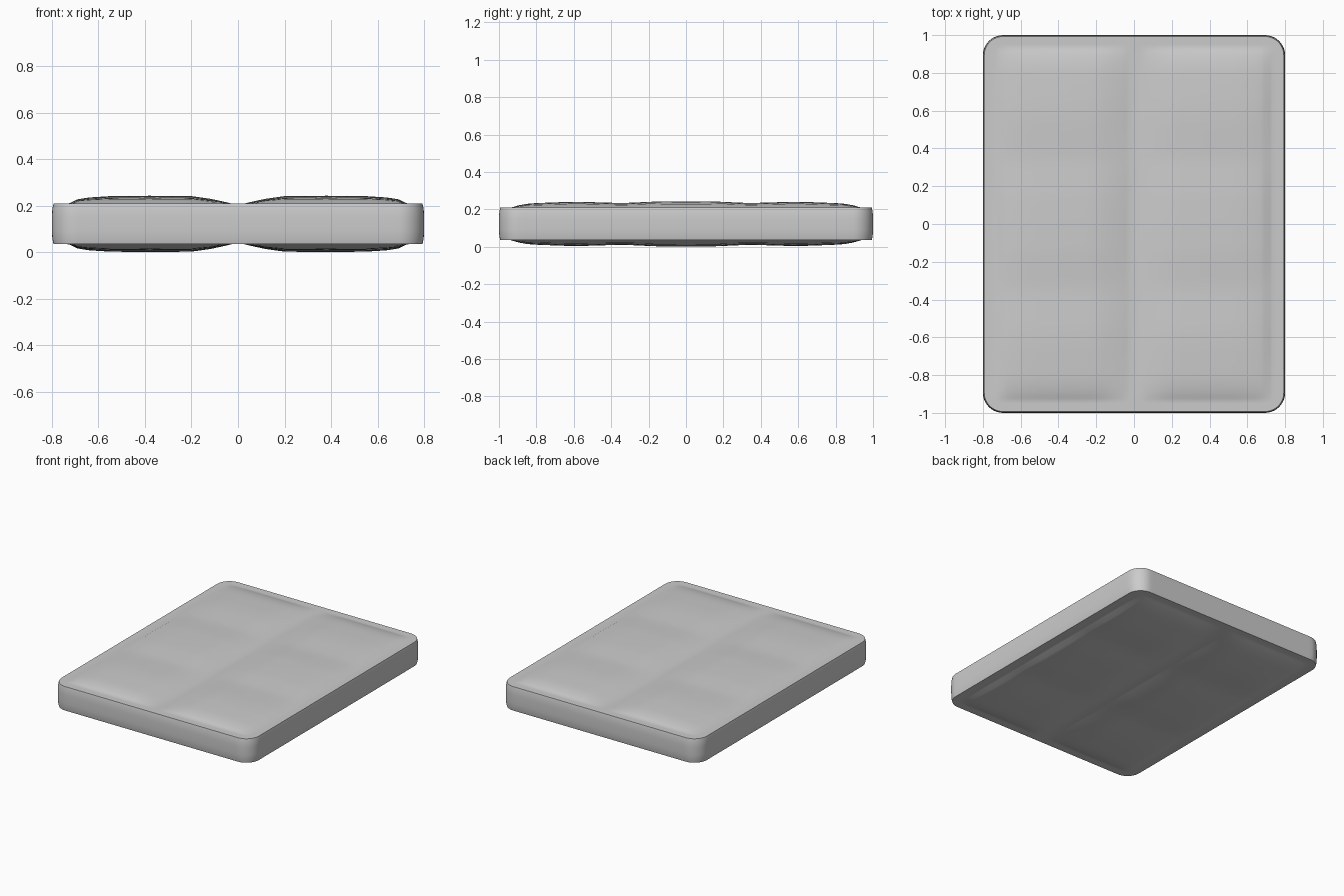
import bpy, bmesh, math

if "Cube" in bpy.data.objects:
    bpy.data.objects.remove(bpy.data.objects["Cube"])

A, B, R = 0.793, 0.993, 0.10     # half width, half length, corner radius of the rim
MID, WALL, PUFF = 0.122, 0.087, 0.034


def lerp_table(t, table):
    for (a, va), (b, vb) in zip(table, table[1:]):
        if t <= b:
            k = max(0, (t - a) / (b - a))
            return va + (vb - va) * k
    return table[-1][1]


ACROSS = [(0.025, 0), (0.06, .25), (0.12, .62), (0.20, .95), (0.38, 1), (0.55, .95),
          (0.64, .78), (0.69, .55), (0.72, .1), (0.735, 0)]
ALONG = [(0, 1), (0.15, .97), (0.34, .72), (0.55, .9), (0.65, .88), (0.80, .72),
         (0.87, .55), (0.915, .2), (0.935, 0)]


def puff(x, y):
    return PUFF * lerp_table(abs(x), ACROSS) * lerp_table(abs(y), ALONG)


def half_width(y):
    d = max(0, abs(y) - (B - R))
    return A - R + math.sqrt(max(0, R * R - d * d))


# Row and column spacing: fine at the rim, corners and centre seam
corner = [B - R + R * math.sin(math.radians(a)) for a in range(0, 91, 9)]
y_pos = [i * (B - R) / 22 for i in range(1, 22)] + corner
rows = [-y for y in reversed(y_pos)] + [0] + y_pos
x_pos = [0.025, 0.045, 0.07, 0.12, 0.16, 0.2, 0.26, 0.32, 0.38, 0.44, 0.5, 0.55,
         0.6, 0.64, 0.67, 0.69, 0.72, 0.735, 0.765, A]
cols = [-x for x in reversed(x_pos)] + [0] + x_pos
nr, nc = len(rows), len(cols)

bm = bmesh.new()


def quilted_face(sign):
    grid = []
    for y in rows:
        k = half_width(y) / A
        grid.append([bm.verts.new((x * k, y, MID + sign * (WALL + puff(x * k, y))))
                     for x in cols])
    for j in range(nr - 1):
        for i in range(nc - 1):
            bm.faces.new((grid[j][i], grid[j][i + 1], grid[j + 1][i + 1], grid[j + 1][i]))
    # boundary loop, counter-clockwise
    return (grid[0][:-1] + [r[-1] for r in grid[:-1]]
            + grid[-1][:0:-1] + [r[0] for r in grid[:0:-1]])


# Quilted top and bottom joined by a slightly bowed side wall
top, bottom = quilted_face(1), quilted_face(-1)
loops = [bottom]
for z, out in ((-0.065, 0.005), (-0.03, 0.007), (0.03, 0.007), (0.065, 0.005)):
    ring = []
    for v in bottom:
        cx = max(-(A - R), min(A - R, v.co.x))
        cy = max(-(B - R), min(B - R, v.co.y))
        dx, dy = v.co.x - cx, v.co.y - cy
        n = math.hypot(dx, dy) or 1
        ring.append(bm.verts.new((v.co.x + dx / n * out, v.co.y + dy / n * out, MID + z)))
    loops.append(ring)
loops.append(top)
n = len(top)
for lo, hi in zip(loops, loops[1:]):
    for i in range(n):
        k = (i + 1) % n
        bm.faces.new((lo[i], lo[k], hi[k], hi[i]))

bmesh.ops.recalc_face_normals(bm, faces=bm.faces)
mesh = bpy.data.meshes.new("mattress")
bm.to_mesh(mesh)
bm.free()
obj = bpy.data.objects.new("mattress", mesh)
bpy.context.collection.objects.link(obj)
bpy.context.view_layer.objects.active = obj
obj.select_set(True)
bpy.ops.object.shade_smooth_by_angle(angle=math.radians(40))
